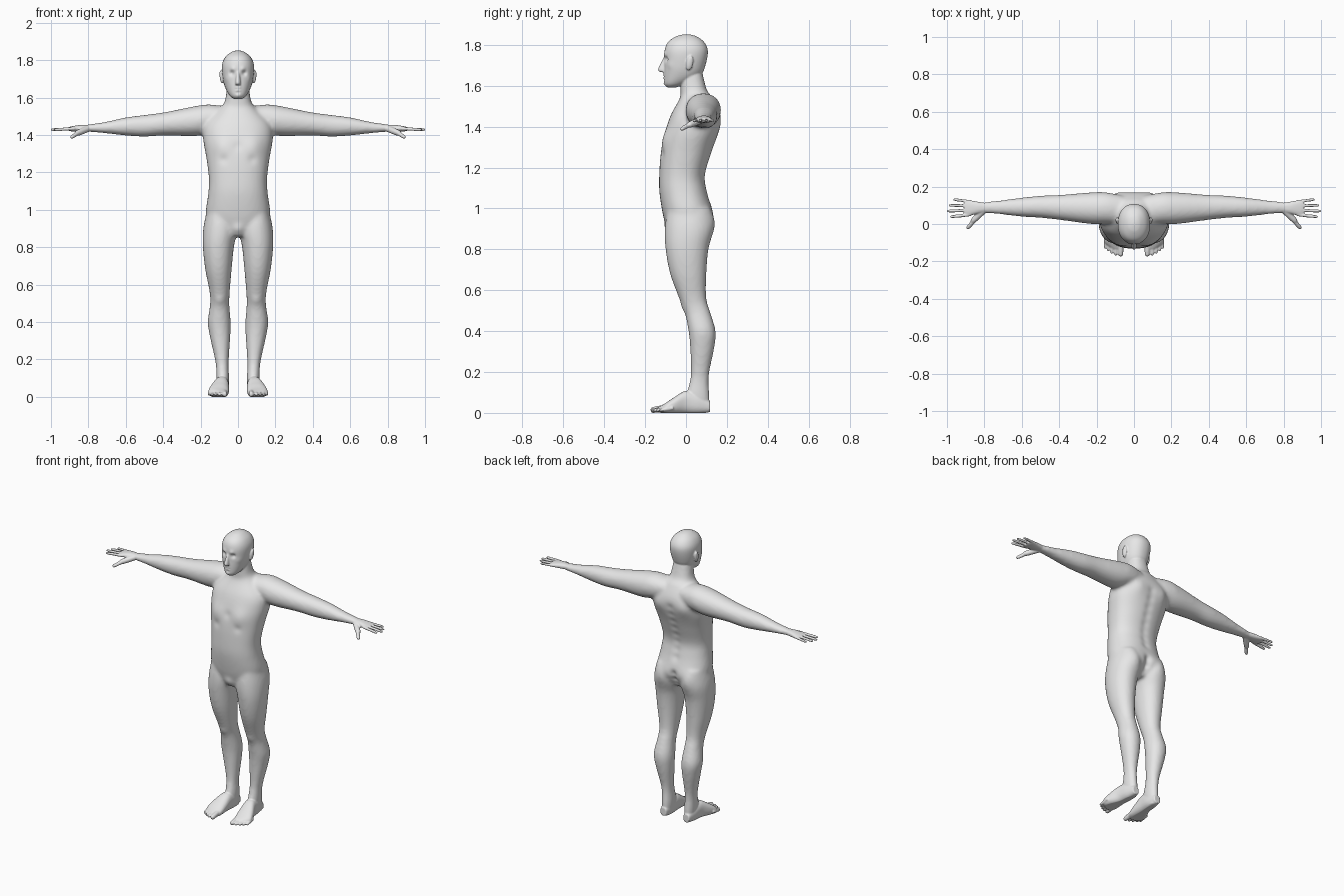
import bpy, bmesh, math
from mathutils import Vector, kdtree

if "Cube" in bpy.data.objects:
    bpy.data.objects.remove(bpy.data.objects["Cube"])

X, Y, Z = Vector((1, 0, 0)), Vector((0, 1, 0)), Vector((0, 0, 1))


def catmull(p0, p1, p2, p3, t):
    return [0.5 * (2 * b + (c - a) * t + (2 * a - 5 * b + 4 * c - d) * t * t
                   + (3 * b - a - 3 * c + d) * t ** 3)
            for a, b, c, d in zip(p0, p1, p2, p3)]


def loft(bm, secs, u, v, p=2.2, mirror=True, n=32, sub=7):
    """Tube through sections (cx, cy, cz, radius_u, radius_v)."""
    rows = []
    for i in range(len(secs) - 1):
        q = [secs[max(i - 1, 0)], secs[i], secs[i + 1], secs[min(i + 2, len(secs) - 1)]]
        rows += [catmull(*q, k / sub) for k in range(sub)]
    rows.append(secs[-1])
    for s in ((1, -1) if mirror else (1,)):
        rings = []
        for cx, cy, cz, a, b in rows:
            ring = []
            for k in range(n):
                c, d = math.cos(math.tau * k / n), math.sin(math.tau * k / n)
                c = math.copysign(abs(c) ** (2 / p), c) * max(a, .001)
                d = math.copysign(abs(d) ** (2 / p), d) * max(b, .001)
                co = Vector((cx, cy, cz)) + u * c + v * d
                ring.append(bm.verts.new((co.x * s, co.y, co.z)))
            rings.append(ring)
        for r, q in zip(rings, rings[1:]):
            for k in range(n):
                bm.faces.new((r[k], r[(k + 1) % n], q[(k + 1) % n], q[k]))
        bm.faces.new(rings[0])
        bm.faces.new(rings[-1])


def fuse(bm, voxel, iterations):
    """Merge all overlapping tubes into one smooth skin."""
    bmesh.ops.recalc_face_normals(bm, faces=bm.faces[:])
    me = bpy.data.meshes.new("parts")
    bm.to_mesh(me)
    bm.free()
    ob = bpy.data.objects.new("parts", me)
    bpy.context.collection.objects.link(ob)
    m = ob.modifiers.new("Fuse", 'REMESH')
    m.mode = 'VOXEL'
    m.voxel_size = voxel
    m = ob.modifiers.new("Relax", 'SMOOTH')
    m.factor = .5
    m.iterations = iterations
    bpy.context.view_layer.update()
    dg = bpy.context.evaluated_depsgraph_get()
    out = bpy.data.meshes.new_from_object(ob.evaluated_get(dg))
    bpy.data.objects.remove(ob)
    return out


def upright(rows):
    """(z, y front, y back, half width) -> sections on the centre line."""
    return [(0, (f + b) / 2, z, w, (b - f) / 2) for z, f, b, w in rows]


# ---- stage 1: torso, legs and arms
bm = bmesh.new()
torso = [(.86, -.08, .08, .06), (.92, -.10, .12, .15), (.98, -.115, .13, .172),
         (1.08, -.13, .105, .16), (1.16, -.131, .094, .155), (1.27, -.123, .125, .168),
         (1.38, -.1, .162, .186), (1.46, -.073, .168, .175), (1.54, -.03, .132, .1),
         (1.58, -.027, .102, .071), (1.68, -.03, .077, .056)]
loft(bm, upright(torso), X, Y, 2.3, False, 48)

# (z, inner x, outer x, y front, y back)
leg = [(1.0, .03, .165, -.09, .115), (.9, .005, .186, -.104, .133), (.8, .022, .188, -.1, .11),
       (.68, .034, .175, -.078, .1), (.56, .044, .152, -.034, .1), (.49, .046, .15, -.006, .12),
       (.4, .039, .162, .012, .145), (.32, .041, .15, .02, .139), (.18, .05, .12, .022, .112),
       (.08, .047, .115, 0, .116), (0, .054, .107, .012, .118)]
loft(bm, [((i + o) / 2, (f + b) / 2, z, (o - i) / 2, (b - f) / 2) for z, i, o, f, b in leg], X, Y, 2.1)

# (x, y front, y back, z low, z high)
arm = [(.06, 0, .15, 1.44, 1.55), (.15, 0, .169, 1.41, 1.563), (.23, 0, .169, 1.394, 1.554),
       (.39, .021, .156, 1.397, 1.522), (.5, .033, .151, 1.391, 1.507),
       (.6, .039, .141, 1.397, 1.494), (.72, .052, .126, 1.41, 1.468), (.84, .061, .114, 1.42, 1.452)]
loft(bm, [(x, (f + b) / 2, (l + t) / 2, (b - f) / 2, (t - l) / 2) for x, f, b, l, t in arm], Y, Z, 2.1)
base = fuse(bm, .01, 9)

# ---- stage 2: head, hands and feet
bm = bmesh.new()
bm.from_mesh(base)
bpy.data.meshes.remove(base)
head = [(1.592, -.09, -.05, .02), (1.61, -.104, 0, .044), (1.65, -.107, .07, .067),
        (1.7, -.106, .095, .081), (1.77, -.105, .107, .086), (1.815, -.087, .088, .069),
        (1.843, -.045, .048, .036), (1.852, -.008, .012, .008)]
loft(bm, upright(head), X, Y, 2.2, False, 48)
nose = [(1.742, -.108, -.088, .007), (1.682, -.137, -.09, .014), (1.667, -.124, -.095, .013)]
loft(bm, upright(nose), X, Y, 2, False)
ear = []
for k in range(9):
    t = k / 4 - 1
    r = math.sqrt(1 - t * t)
    ear.append((.088 + .004 * t, .018 + .006 * t, 1.711 + .037 * t, .01 * r, .017 * r))
loft(bm, ear, X, Y, 2)

palm = [(.79, .088, 1.437, .024, .017), (.84, .087, 1.436, .033, .018),
        (.885, .086, 1.433, .042, .014), (.908, .086, 1.432, .036, .009)]
loft(bm, palm, Y, Z, 2.3)


def digit(a, b, r, grow=1):
    """Finger or toe from a to b with a rounded tip."""
    a, b = Vector(a), Vector(b)
    d = (b - a).normalized()
    side = d.cross(Z).normalized()
    steps = ((0, 1), (.5, 1), (.75, .95), (.93, .8), (1, .35))
    loft(bm, [(*a.lerp(b, t), r * k, r * k * grow) for t, k in steps], side, side.cross(d), 2, n=16)


for k, tip in enumerate((.985, 1.003, .992, .967)):
    digit((.875, .05 + .0235 * k, 1.434), (tip, .038 + .031 * k, 1.428), .0088 - .0003 * k)
digit((.835, .04, 1.424), (.893, -.025, 1.386), .0115)
digit((.795, .08, 1.436), (.868, .01, 1.406), .017)

foot = [(.083, .118, .03, .022, .026), (.083, .06, .044, .035, .048), (.088, 0, .052, .04, .056),
        (.1, -.06, .035, .052, .04), (.104, -.1, .022, .053, .026), (.09, -.132, .016, .028, .014)]
loft(bm, foot, X, Z, 2.4)
for x, tip, r in ((.071, -.173, .0145), (.098, -.169, .0092), (.119, -.159, .0087),
                  (.138, -.147, .0082), (.154, -.132, .0076)):
    digit((x, tip + .07, .024), (x, tip, .012), r, 1.1)
skin = fuse(bm, .0045, 3)

# ---- surface modelling: soft pushes along y (x, y, z, radius, amount), mirrored
face = [(.033, -.098, 1.731, .014, .012), (.033, -.088, 1.731, .008, -.005),
        (.026, -.102, 1.752, .014, -.005), (.062, -.075, 1.7, .02, -.004),
        (.009, -.108, 1.653, .008, -.004), (.008, -.108, 1.638, .008, -.004),
        (.01, -.109, 1.645, .006, .003), (0, -.107, 1.627, .008, .004),
        (0, -.104, 1.61, .017, -.005)]
# chest, breastbone, shoulder blades, buttocks, groin, knees
trunk = [(.085, -.1, 1.34, .055, -.011), (.075, -.11, 1.268, .025, .005),
         (0, -.11, 1.34, .025, .004), (.095, .16, 1.41, .05, .009),
         (.085, .12, .945, .055, .012), (0, -.09, .895, .03, -.01),
         (.097, -.01, .515, .028, -.006)]
# spine groove and cleft
spine = [(0, .095 + (k / 50 - .05) * .9 if k > 2 else .105, 1.06 + .05 * k, .026, -.006) for k in range(8)]
cleft = [(0, .12, .88 + .04 * k, .022, -.016) for k in range(3)]

tree = kdtree.KDTree(len(skin.vertices))
for v in skin.vertices:
    tree.insert(v.co, v.index)
tree.balance()
move = {}
for x, y, z, r, dy in face + trunk + spine + cleft:
    for s in ((1, -1) if x else (1,)):
        for _, i, d in tree.find_range((x * s, y, z), r * 2.6):
            move[i] = move.get(i, 0) + dy * math.exp(-(d / r) ** 2)
for i, dy in move.items():
    skin.vertices[i].co.y += dy
# flat soles
for v in skin.vertices:
    v.co.z = max(v.co.z, 0)

mat = bpy.data.materials.new("light grey")
mat.diffuse_color = (.8, .8, .8, 1)
mat.use_nodes = True
mat.node_tree.nodes["Principled BSDF"].inputs["Base Color"].default_value = mat.diffuse_color
skin.materials.clear()
skin.materials.append(mat)
skin.polygons.foreach_set("material_index", [0] * len(skin.polygons))
skin.polygons.foreach_set("use_smooth", [True] * len(skin.polygons))
skin.name = "body"
body = bpy.data.objects.new("body", skin)
bpy.context.collection.objects.link(body)
skin.update()
